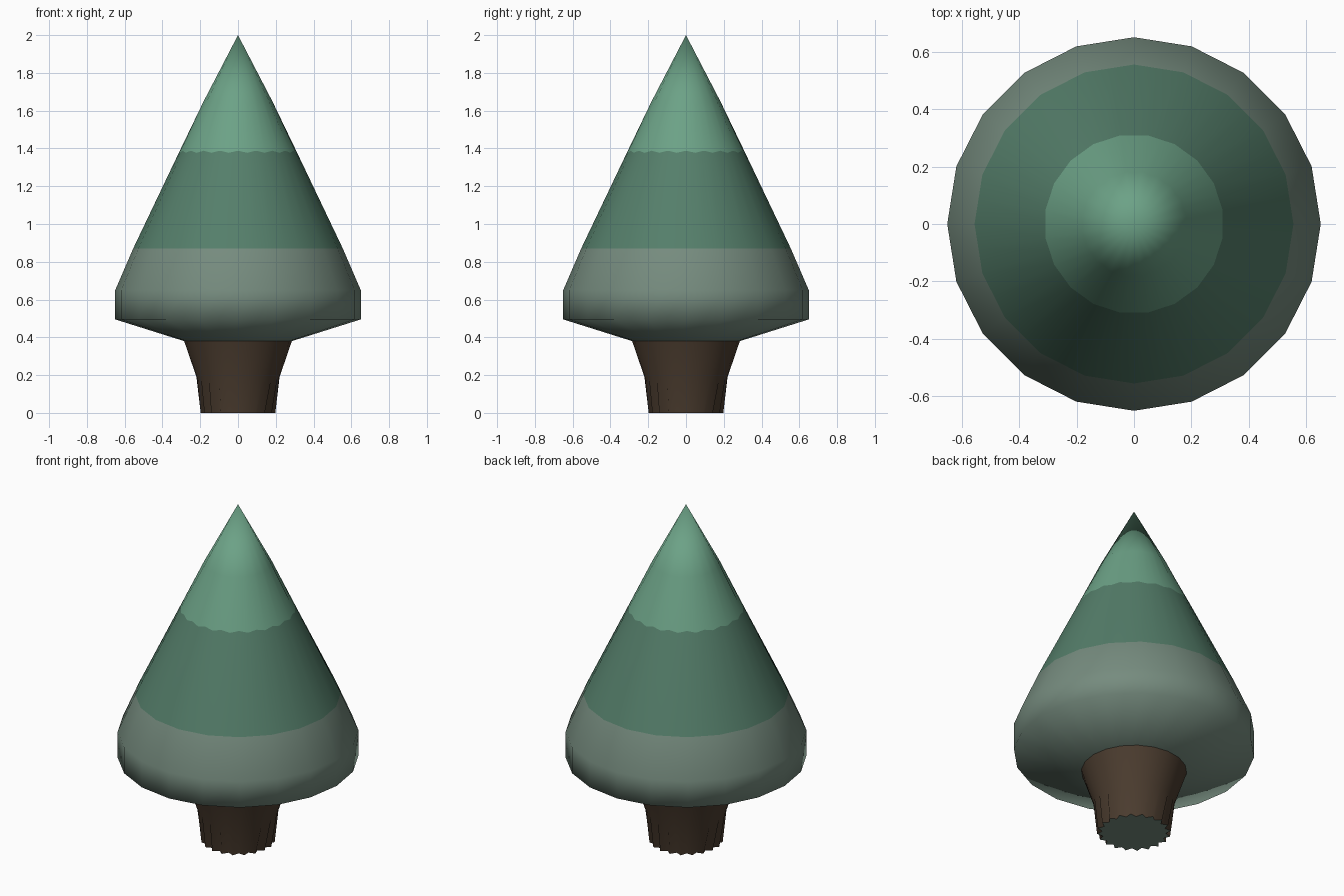
import bpy, bmesh
from math import sin, cos, pi

if "Cube" in bpy.data.objects:
    bpy.data.objects.remove(bpy.data.objects["Cube"])

N = 40           # 20 facets, each with a midpoint vertex
FLAT = cos(pi / 20)


def material(name, rgb):
    m = bpy.data.materials.new(name)
    m.diffuse_color = (*rgb, 1)
    m.use_nodes = True
    m.node_tree.nodes["Principled BSDF"].inputs["Base Color"].default_value = m.diffuse_color
    return m


def lathe(name, profile, mats, bands, apex=None, base_mat=None):
    """profile: (even radius, odd radius, even z, odd z); bands: material per band."""
    bm = bmesh.new()
    rings = []
    for r0, r1, z0, z1 in profile:
        ring = []
        for i in range(N):
            a = 2 * pi * i / N
            r, z = (r1, z1) if i % 2 else (r0, z0)
            ring.append(bm.verts.new((r * cos(a), r * sin(a), z)))
        rings.append(ring)
    for lo, hi, m in zip(rings, rings[1:], bands):
        for i in range(N):
            j = (i + 1) % N
            bm.faces.new((lo[i], lo[j], hi[j], hi[i])).material_index = m
    if apex is not None:
        tip = bm.verts.new((0, 0, apex))
        for i in range(N):
            f = bm.faces.new((rings[-1][i], rings[-1][(i + 1) % N], tip))
            f.material_index = bands[-1]
    for f in bm.faces:
        f.smooth = True
    if base_mat is not None:
        c = bm.verts.new((0, 0, profile[0][2]))
        for i in range(N):
            f = bm.faces.new((rings[0][(i + 1) % N], rings[0][i], c))
            f.material_index = base_mat
            for e in f.edges:
                if c not in e.verts:
                    e.smooth = False
    me = bpy.data.meshes.new(name)
    bm.to_mesh(me)
    bm.free()
    for m in mats:
        me.materials.append(m)
    ob = bpy.data.objects.new(name, me)
    bpy.context.collection.objects.link(ob)
    return ob


top = material("light_green", (0.15, 0.36, 0.24))
mid = material("mid_green", (0.09, 0.21, 0.145))
low = material("grey_green", (0.18, 0.26, 0.21))
bark = material("bark", (0.07, 0.045, 0.028))

# trunk: fluted foot flaring up to the foliage, green underside
lathe("trunk", [
    (0.172, 0.2, 0, 0),
    (0.22, 0.22, 0.19, 0.19),
    (0.285, 0.285 * FLAT, 0.38, 0.38),
], [bark, low], [0, 0], base_mat=1)

# foliage: one rounded cone in three coloured bands
lathe("foliage", [
    (0.285, 0.285 * FLAT, 0.38, 0.38),
    (0.65, 0.65 * FLAT, 0.495, 0.495),
    (0.65, 0.65 * FLAT, 0.65, 0.65),
    (0.555, 0.555 * FLAT, 0.87, 0.87),
    (0.308, 0.312, 1.388, 1.377),
    (0.178, 0.184, 1.65, 1.65),
], [low, mid, top], [0, 0, 0, 1, 2], apex=2.0)
